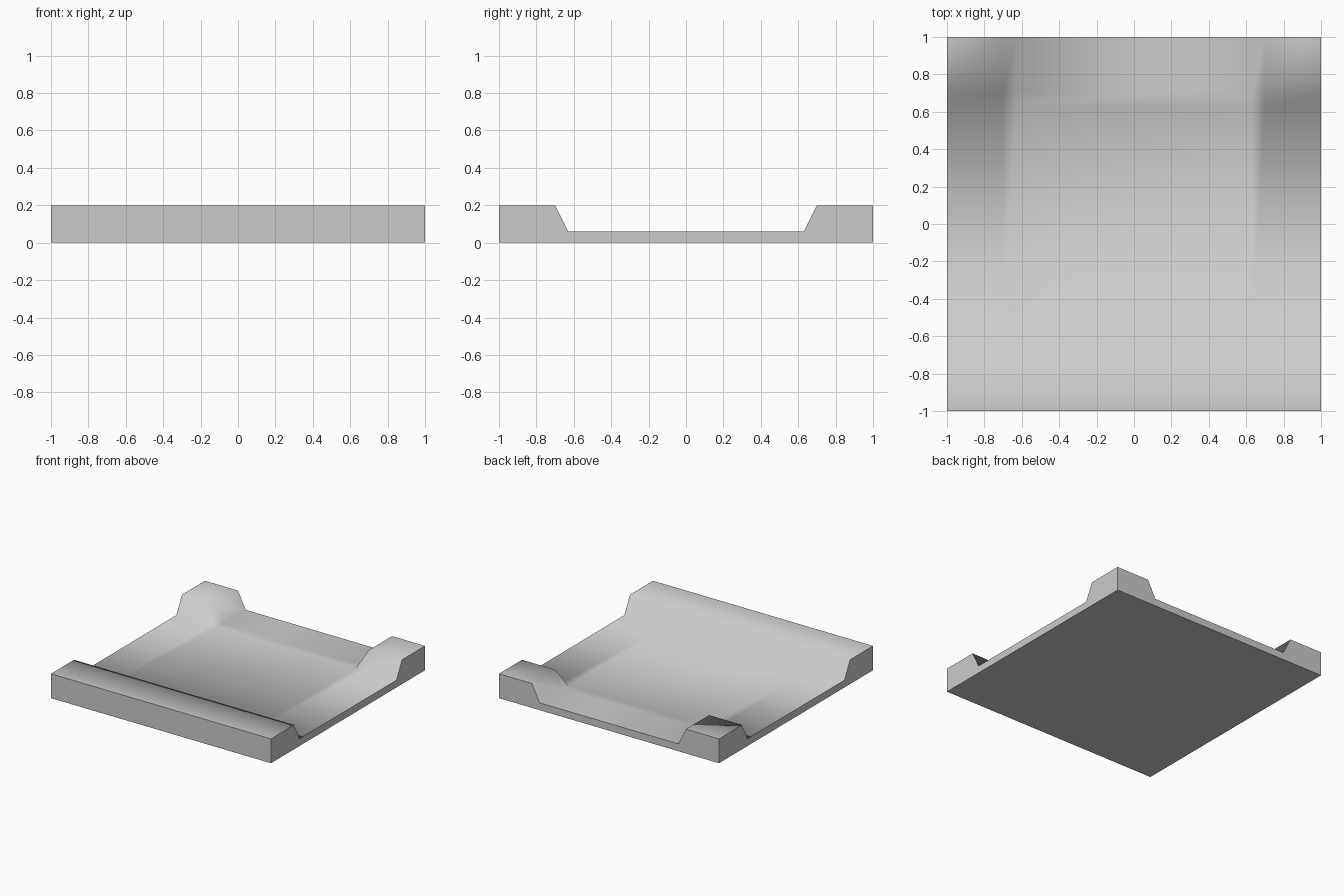
import bpy, bmesh, math

if "Cube" in bpy.data.objects:
    bpy.data.objects.remove(bpy.data.objects["Cube"])

HIGH, LOW = 0.20, 0.06
STEPS = [-1, -0.7, -0.63, 0.63, 0.7, 1]   # outer edge, bank top, bank foot


def height(x, y):
    front_bank = y <= -0.7
    back_corner = y >= 0.7 and abs(x) >= 0.7
    return HIGH if front_bank or back_corner else LOW


bm = bmesh.new()

# Top surface: sunken T-shaped channel with sloped banks
grid = [[bm.verts.new((x, y, height(x, y))) for x in STEPS] for y in STEPS]
n = len(STEPS) - 1
for j in range(n):
    for i in range(n):
        a, b = grid[j][i], grid[j][i + 1]
        c, d = grid[j + 1][i + 1], grid[j + 1][i]
        if (i, j) == (3, 3):        # mitred right corner
            bm.faces.new((a, b, c))
            bm.faces.new((a, c, d))
        elif (i, j) == (1, 3):      # mitred left corner
            bm.faces.new((a, b, d))
            bm.faces.new((b, c, d))
        else:
            bm.faces.new((a, b, c, d))

# Side walls dropped to the ground, then a flat underside
rim = [e for e in bm.edges if e.is_boundary]
walls = bmesh.ops.extrude_edge_only(bm, edges=rim)["geom"]
for v in walls:
    if isinstance(v, bmesh.types.BMVert):
        v.co.z = 0
bmesh.ops.holes_fill(bm, edges=[e for e in bm.edges if e.is_boundary], sides=0)
bmesh.ops.recalc_face_normals(bm, faces=bm.faces)

mesh = bpy.data.meshes.new("channel_tile")
bm.to_mesh(mesh)
bm.free()
tile = bpy.data.objects.new("channel_tile", mesh)
bpy.context.collection.objects.link(tile)

# Soft shading over the banks, crisp outer edges
bpy.context.view_layer.objects.active = tile
tile.select_set(True)
bpy.ops.object.shade_smooth_by_angle(angle=math.radians(70))
